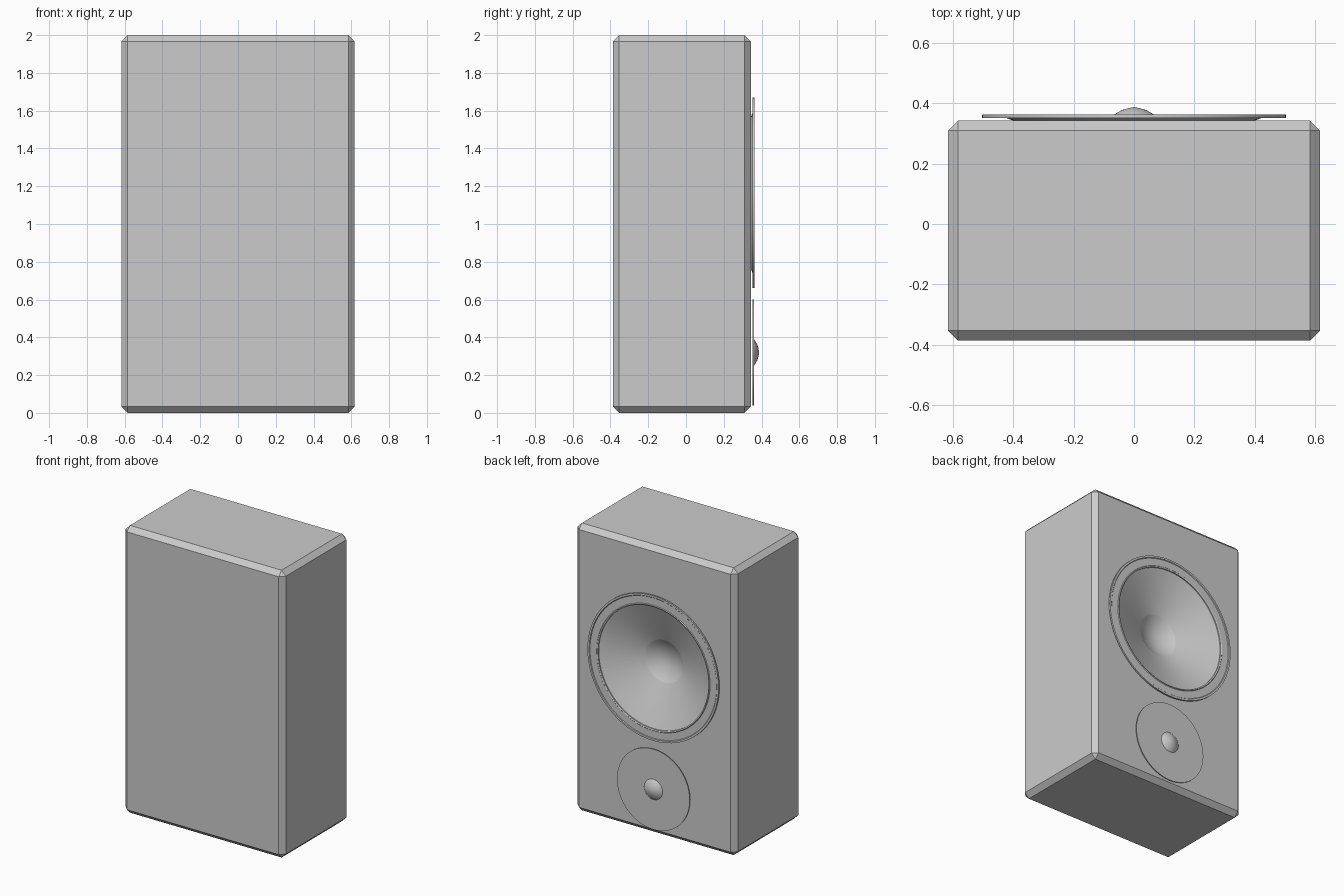
import bpy, bmesh, math

cube = bpy.data.objects.get("Cube")
if cube:
    bpy.data.objects.remove(cube, do_unlink=True)

# Single grey finish
grey = bpy.data.materials.new("light grey")
grey.use_nodes = True
COLOUR = (0.6, 0.6, 0.6, 1.0)
grey.diffuse_color = COLOUR
for node in grey.node_tree.nodes:
    if node.type == 'BSDF_PRINCIPLED':
        node.inputs["Base Color"].default_value = COLOUR


def add_object(name, bm):
    mesh = bpy.data.meshes.new(name)
    bm.to_mesh(mesh)
    bm.free()
    mesh.materials.append(grey)
    obj = bpy.data.objects.new(name, mesh)
    bpy.context.collection.objects.link(obj)
    return obj


def lathe(name, profile, z, steps=64, closed=False):
    """Turn (radius, y) points, listed from rim to centre, about the y axis."""
    bm = bmesh.new()
    rings = []
    for r, y in profile:
        if r == 0:
            rings.append([bm.verts.new((0, y, z))] * steps)
        else:
            rings.append([bm.verts.new((r * math.cos(2 * math.pi * k / steps), y,
                                        z + r * math.sin(2 * math.pi * k / steps)))
                          for k in range(steps)])
    pairs = list(zip(rings, rings[1:]))
    if closed:
        pairs.append((rings[-1], rings[0]))
    for a, b in pairs:
        for k in range(steps):
            n = (k + 1) % steps
            corners = list(dict.fromkeys((a[k], b[k], b[n], a[n])))
            bm.faces.new(corners)
    obj = add_object(name, bm)
    bpy.ops.object.select_all(action='DESELECT')
    obj.select_set(True)
    bpy.context.view_layer.objects.active = obj
    bpy.ops.object.shade_smooth_by_angle(angle=math.radians(30))
    return obj


WOOFER_Z, TWEETER_Z = 1.165, 0.32
BACK, BAFFLE = -0.387, 0.343

# Cabinet: chamfered box
bm = bmesh.new()
bmesh.ops.create_cube(bm, size=1)
for v in bm.verts:
    v.co = (v.co.x * 1.234, v.co.y * (BAFFLE - BACK) + (BAFFLE + BACK) / 2, v.co.z * 2 + 1)
bmesh.ops.bevel(bm, geom=bm.edges[:], offset=0.033, segments=1, affect='EDGES')
cabinet = add_object("cabinet", bm)

# Round opening for the large driver
cutter = lathe("woofer_opening_cutter",
               [(0, 0.0), (0.405, 0.0), (0.405, 0.5), (0, 0.5)], WOOFER_Z)
cutter.hide_render = True
cutter.hide_viewport = True
cut = cabinet.modifiers.new("woofer_opening", 'BOOLEAN')
cut.operation = 'DIFFERENCE'
cut.solver = 'EXACT'
cut.object = cutter

# Large driver: trim ring with raised lip, cone and inward dust cap
lathe("woofer_ring",
      [(0.425, 0.352), (0.505, 0.352), (0.505, 0.363), (0.492, 0.363),
       (0.488, 0.359), (0.437, 0.359), (0.433, 0.363), (0.425, 0.360)],
      WOOFER_Z, closed=True)
lathe("woofer_cone", [(0.43, 0.354), (0.40, 0.343), (0.147, 0.238)], WOOFER_Z)
cap = [(0.147 * t, 0.188 + 0.05 * t * t) for t in (1, 0.85, 0.7, 0.5, 0.3, 0.15, 0)]
lathe("woofer_dust_cap", cap, WOOFER_Z)

# Small driver: thin plate and pointed dome
lathe("tweeter_plate", [(0, 0.353), (0.28, 0.353), (0.28, 0.359), (0, 0.359)], TWEETER_Z)
lathe("tweeter_dome",
      [(0.073, 0.357), (0.065, 0.364), (0.04, 0.378), (0.02, 0.384), (0, 0.388)],
      TWEETER_Z, steps=32)
